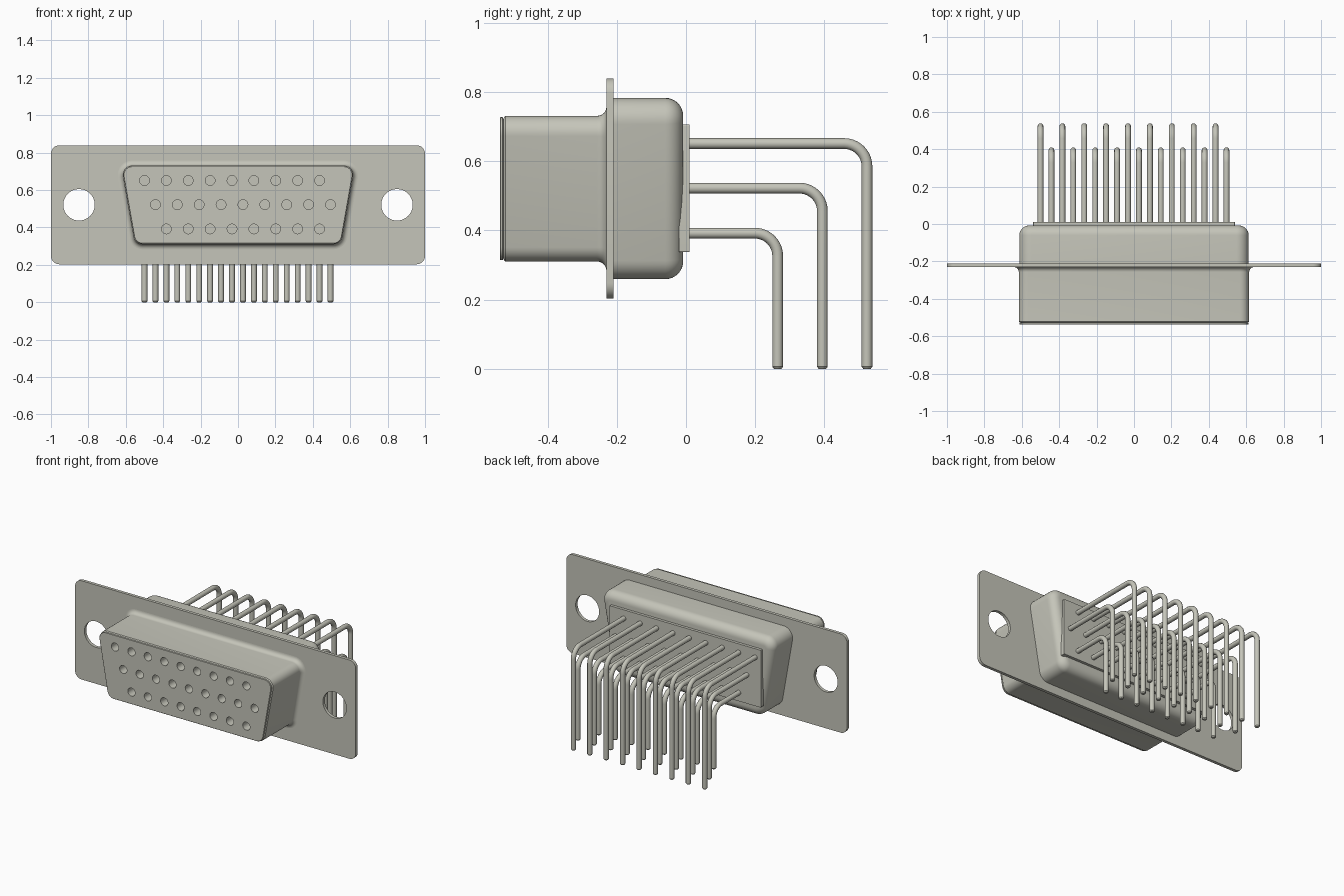
import bpy
import bmesh
from math import sin, cos, tan, radians, pi
from mathutils import Matrix

if "Cube" in bpy.data.objects:
    bpy.data.objects.remove(bpy.data.objects["Cube"], do_unlink=True)

metal = bpy.data.materials.new("warm_grey_metal")
metal.use_nodes = True
COLOUR = (0.56, 0.56, 0.49, 1)
metal.diffuse_color = COLOUR
metal.node_tree.nodes["Principled BSDF"].inputs["Base Color"].default_value = COLOUR


def outline(half_w, z_bot, z_top, r, slant, off, steps=8):
    """Rounded trapezoid in x-z, grown outwards by off; sides lean in by slant degrees."""
    s = radians(slant)
    top_x = half_w - r
    bot_x = top_x - tan(s) * (z_top - z_bot - 2 * r)
    corners = [(top_x, z_top - r, -s, pi / 2), (-top_x, z_top - r, pi / 2, pi + s),
               (-bot_x, z_bot + r, pi + s, 1.5 * pi), (bot_x, z_bot + r, 1.5 * pi, 2 * pi - s)]
    pts = []
    for cx, cz, a0, a1 in corners:
        for i in range(steps + 1):
            a = a0 + (a1 - a0) * i / steps
            pts.append((cx + (r + off) * cos(a), cz + (r + off) * sin(a)))
    return pts


def finish(obj):
    bpy.ops.object.select_all(action='DESELECT')
    obj.select_set(True)
    bpy.context.view_layer.objects.active = obj
    if obj.type == 'CURVE':
        bpy.ops.object.convert(target='MESH')
        obj = bpy.context.view_layer.objects.active
    for mod in list(obj.modifiers):
        bpy.ops.object.modifier_apply(modifier=mod.name)
    obj.data.materials.clear()
    obj.data.materials.append(metal)
    bpy.ops.object.shade_smooth_by_angle(angle=radians(32))
    return obj


def mesh_object(name, bm):
    bmesh.ops.recalc_face_normals(bm, faces=bm.faces)
    mesh = bpy.data.meshes.new(name)
    bm.to_mesh(mesh)
    bm.free()
    obj = bpy.data.objects.new(name, mesh)
    bpy.context.collection.objects.link(obj)
    return obj


def loft(name, shape, sections):
    """Sweep an outline along y through (y, offset) sections and cap both ends."""
    bm = bmesh.new()
    rings = [[bm.verts.new((x, y, z)) for x, z in outline(*shape, off)] for y, off in sections]
    for a, b in zip(rings, rings[1:]):
        for i in range(len(a)):
            j = (i + 1) % len(a)
            bm.faces.new((a[i], a[j], b[j], b[i]))
    bm.faces.new(rings[0])
    bm.faces.new(rings[-1])
    return mesh_object(name, bm)


def drill(obj, centres, radius, y0, y1, segments):
    """Cut round holes along y."""
    bm = bmesh.new()
    for x, z in centres:
        place = Matrix.Translation((x, (y0 + y1) / 2, z)) @ Matrix.Rotation(pi / 2, 4, 'X')
        bmesh.ops.create_cone(bm, cap_ends=True, segments=segments, radius1=radius,
                              radius2=radius, depth=y1 - y0, matrix=place)
    cutter = mesh_object("hole_cutter", bm)
    cutter.hide_render = True
    mod = obj.modifiers.new("holes", 'BOOLEAN')
    mod.operation = 'DIFFERENCE'
    mod.solver = 'EXACT'
    mod.object = cutter
    finish(obj)
    bpy.data.objects.remove(cutter, do_unlink=True)


# Contact rows: name, first x, count, z, y of the vertical leg
PITCH = 0.117
ROWS = [("top", -0.50, 9, 0.651, 0.523),
        ("middle", -0.4415, 9, 0.522, 0.394),
        ("bottom", -0.383, 8, 0.392, 0.265)]

# Mounting flange with two screw holes
flange = loft("mounting_flange", (1.0, 0.203, 0.839, 0.045, 0), [(-0.23, 0), (-0.21, 0)])
drill(flange, [(-0.85, 0.521), (0.85, 0.521)], 0.084, -0.3, -0.1, 48)

# Front shell: grooved lip at the mouth, flared fillet where it meets the flange
FLARE = 0.027
front = [(-0.538, -0.006), (-0.536, -0.004), (-0.530, -0.004), (-0.528, -0.009),
         (-0.526, -0.004), (-0.522, 0.0)]
front += [(-0.23 - FLARE + FLARE * sin(a), FLARE * (1 - cos(a)))
          for a in (pi / 2 * i / 8 for i in range(9))]
front += [(-0.22, FLARE)]
shell = loft("front_shell", (0.616, 0.31, 0.731, 0.05, 10), front)
sockets = [(x0 + PITCH * i, z) for _, x0, n, z, _ in ROWS for i in range(n)]
drill(shell, sockets, 0.026, -0.6, -0.44, 24)

# Rear shell with a rounded back rim
RIM = 0.052
back = [(-0.22, 0.0)]
back += [(-0.008 - RIM + RIM * sin(a), RIM * (cos(a) - 1))
         for a in (pi / 2 * i / 8 for i in range(9))]
finish(loft("rear_shell", (0.613, 0.259, 0.783, 0.065, 10), back))

# Rectangular plate the contacts pass through
finish(loft("rear_plate", (0.54, 0.337, 0.706, 0.004, 0), [(-0.02, 0), (0.01, 0)]))

# Right-angle contact pins, one object per row
BEND = 0.066
for row, x0, count, z, leg_y in ROWS:
    curve = bpy.data.curves.new(row + "_row_pins", 'CURVE')
    curve.dimensions = '3D'
    curve.bevel_depth = 0.0155
    curve.bevel_resolution = 4
    curve.use_fill_caps = True
    path = [(0.0, z, 1)]
    path += [(leg_y - BEND + BEND * sin(a), z - BEND + BEND * cos(a), 1)
             for a in (pi / 2 * i / 10 for i in range(11))]
    path += [(leg_y, 0.006, 1), (leg_y, 0.0, 0.7)]
    for i in range(count):
        spline = curve.splines.new('POLY')
        spline.points.add(len(path) - 1)
        for point, (py, pz, rad) in zip(spline.points, path):
            point.co = (x0 + PITCH * i, py, pz, 1)
            point.radius = rad
    pins = bpy.data.objects.new(row + "_row_pins", curve)
    bpy.context.collection.objects.link(pins)
    finish(pins)
